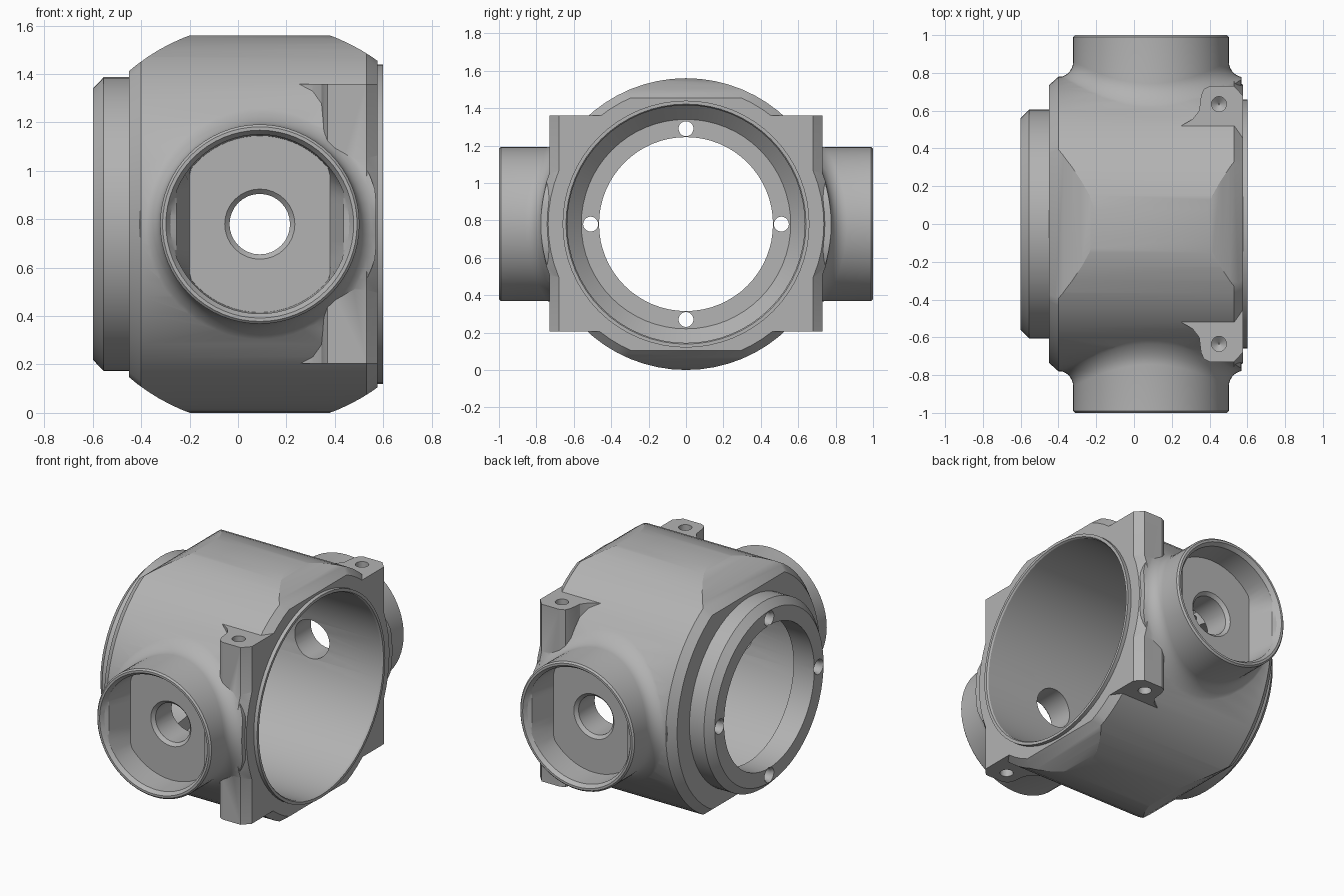
import bpy, bmesh
from math import sin, cos, pi, sqrt, radians

if "Cube" in bpy.data.objects:
    bpy.data.objects.remove(bpy.data.objects["Cube"], do_unlink=True)

CZ = 0.78      # height of the bore axis
BX = 0.09      # x of the side bosses
RB = 0.78      # body radius
SEG = 64

metal = bpy.data.materials.new("cast_grey")
metal.use_nodes = True
GREY = (0.45, 0.45, 0.45, 1)
metal.diffuse_color = GREY
metal.node_tree.nodes["Principled BSDF"].inputs["Base Color"].default_value = GREY


def loft(name, rings):
    """Closed solid through a stack of equal point rings."""
    bm = bmesh.new()
    rows = [[bm.verts.new(p) for p in ring] for ring in rings]
    n = len(rows[0])
    for a, b in zip(rows, rows[1:]):
        for i in range(n):
            j = (i + 1) % n
            bm.faces.new((a[i], a[j], b[j], b[i]))
    bm.faces.new(rows[0])
    bm.faces.new(rows[-1])
    bmesh.ops.recalc_face_normals(bm, faces=bm.faces)
    mesh = bpy.data.meshes.new(name)
    bm.to_mesh(mesh)
    bm.free()
    mesh.materials.append(metal)
    ob = bpy.data.objects.new(name, mesh)
    bpy.context.collection.objects.link(ob)
    return ob


def lathe(name, axis, profile, centre=(0, 0), seg=SEG):
    """Solid of revolution; profile holds (position, radius) pairs."""
    rings = []
    for pos, r in profile:
        ring = []
        for i in range(seg):
            t = 2 * pi * i / seg
            p = [centre[0] + r * cos(t), centre[1] + r * sin(t)]
            p.insert("xyz".index(axis), pos)
            ring.append(p)
        rings.append(ring)
    return loft(name, rings)


def combine(target, tool, operation):
    mod = target.modifiers.new(operation.lower(), "BOOLEAN")
    mod.operation = operation
    mod.solver = "EXACT"
    mod.object = tool
    with bpy.context.temp_override(object=target, active_object=target):
        bpy.ops.object.modifier_apply(modifier=mod.name)
    bpy.data.objects.remove(tool, do_unlink=True)


def boss(side):
    """Side boss with a fillet that follows the round body."""
    fillet, radius = 0.085, 0.412
    rows = [(radius + fillet, None)]
    for k in range(8):
        t = pi / 2 * k / 7
        rows.append((radius + fillet * (1 - sin(t)), fillet * (1 - cos(t)) - 0.004))
    rings = []
    angles = [2 * pi * i / SEG for i in range(SEG)]
    for r, lift in rows:
        ring = []
        for t in angles:
            z = r * sin(t)
            y = 0.5 if lift is None else sqrt(RB ** 2 - z ** 2) + lift
            ring.append((min(BX + r * cos(t), 0.57), side * y, CZ + z))
        rings.append(ring)
    for r, y in ((radius, 0.99), (radius - 0.01, 1.0)):
        rings.append([(BX + r * cos(t), side * y, CZ + r * sin(t)) for t in angles])
    return loft("boss", rings)


def pocket(side):
    """Round boss recess with two sloping flats."""
    rings = []
    for y, r, flat in ((1.02, 0.4, 1), (1.0, 0.388, 1), (0.975, 0.37, 1),
                       (0.965, 0.37, 0.345), (0.82, 0.365, 0.29)):
        ring = []
        for i in range(SEG):
            t = 2 * pi * i / SEG
            x = max(-flat, min(flat, r * cos(t)))
            ring.append((BX + x, side * y, CZ + r * sin(t)))
        rings.append(ring)
    return loft("pocket", rings)


# Round body, trimmed by a cross cylinder
axis_x = (0, CZ)
body = lathe("valve_body", "x", [(-0.45, 0.735), (-0.4, RB), (0.53, RB), (0.576, 0.737)], axis_x)
combine(body, lathe("trim", "y", [(-1.2, 0.832), (1.2, 0.832)], (BX, CZ), 96), "INTERSECT")

# Rear collar and front spigot
combine(body, lathe("collar", "x", [(-0.6, 0.56), (-0.555, 0.607), (-0.3, 0.607)], axis_x), "UNION")
combine(body, lathe("spigot", "x", [(0.4, 0.66), (0.6, 0.66)], axis_x), "UNION")

# Bolt posts beside the flange, and the bosses
post = [(0.576, 0.4), (0.25, 0.4), (0.25, 0.52), (0.31, 0.555), (0.345, 0.6),
        (0.355, 0.68), (0.37, 0.715), (0.4, 0.73), (0.53, 0.73), (0.576, 0.68)]
for s in (-1, 1):
    combine(body, loft("post", [[(x, s * y, z) for x, y in post] for z in (0.205, 1.36)]), "UNION")
    combine(body, boss(s), "UNION")

# Main bore with a shouldered rear opening
combine(body, lathe("bore", "x", [(-0.7, 0.465), (-0.45, 0.465), (-0.449, 0.56), (-0.37, 0.635),
                                  (0.59, 0.635), (0.62, 0.655)], axis_x), "DIFFERENCE")

for s in (-1, 1):
    # Boss recess and shaft hole
    combine(body, pocket(s), "DIFFERENCE")
    combine(body, lathe("shaft_hole", "y", [(s * 0.5, 0.125), (s * 0.8, 0.125), (s * 0.84, 0.165)],
                        (BX, CZ), 32), "DIFFERENCE")
    # Blind bolt holes in the post ends
    for end, d in ((1.36, -1), (0.205, 1)):
        combine(body, lathe("bolt_hole", "z", [(end - d * 0.02, 0.04), (end + d * 0.16, 0.04),
                                               (end + d * 0.19, 0.004)], (0.45, s * 0.635), 20), "DIFFERENCE")
    # Screw holes through the rear collar
    for cy, cz in ((s * 0.51, 0), (0, s * 0.51)):
        combine(body, lathe("screw_hole", "x", [(-0.62, 0.06), (-0.585, 0.04), (-0.4, 0.04)],
                            (cy, CZ + cz), 20), "DIFFERENCE")

# Smooth curved faces, keep machined edges sharp
bpy.ops.object.select_all(action="DESELECT")
body.select_set(True)
bpy.context.view_layer.objects.active = body
bpy.ops.object.shade_smooth_by_angle(angle=radians(25))
